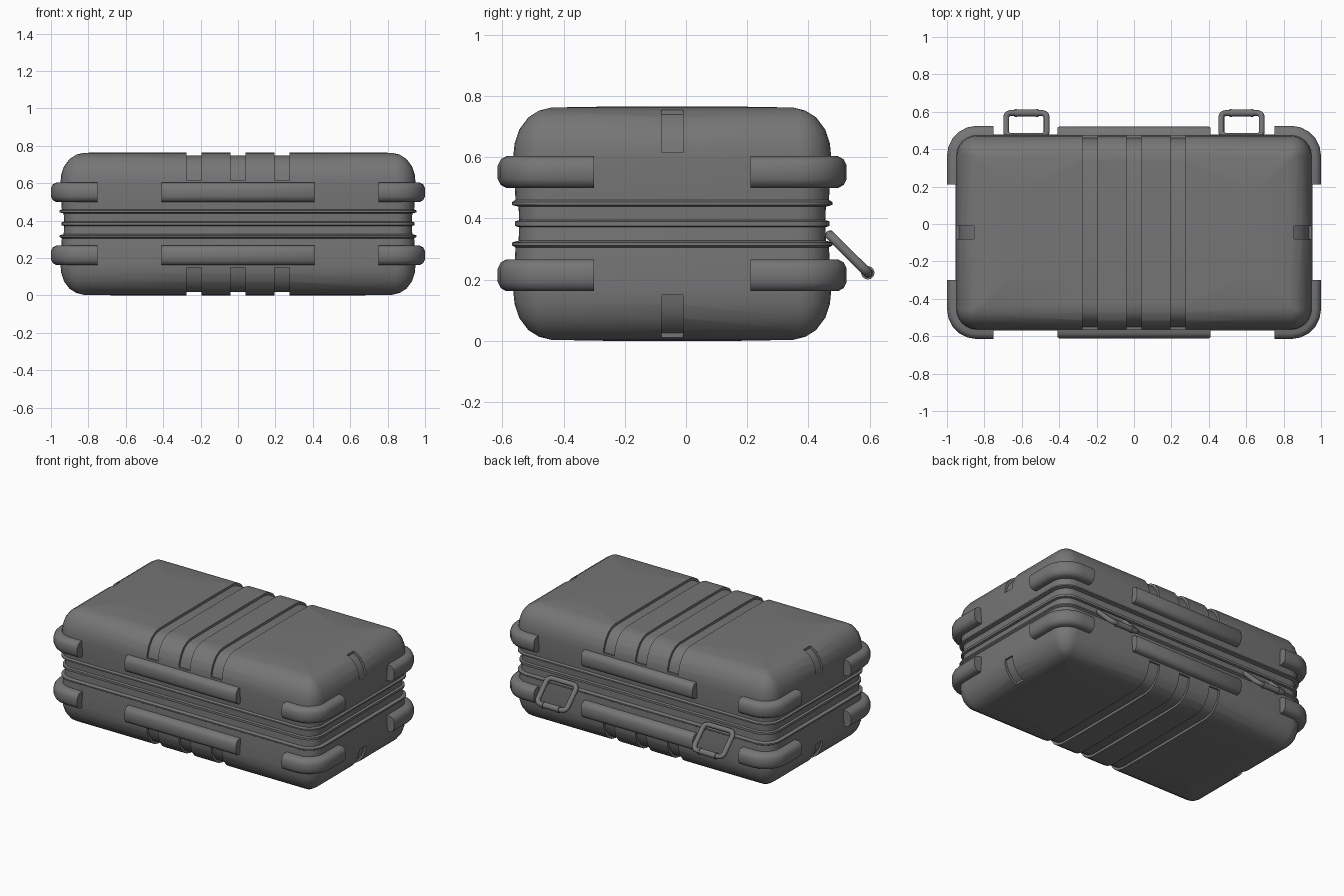
import bpy, bmesh, math
from mathutils import Matrix, Vector

cube = bpy.data.objects.get("Cube")
if cube:
    bpy.data.objects.remove(cube, do_unlink=True)

HX, HY, CY, H, R = 0.95, 0.52, -0.045, 0.765, 0.11

grey = bpy.data.materials.new("case_grey")
grey.use_nodes = True
grey.diffuse_color = (0.18, 0.18, 0.18, 1)
grey.node_tree.nodes["Principled BSDF"].inputs["Base Color"].default_value = grey.diffuse_color


def finish(name, bm, angle=35):
    bmesh.ops.recalc_face_normals(bm, faces=bm.faces)
    mesh = bpy.data.meshes.new(name)
    bm.to_mesh(mesh)
    bm.free()
    mesh.materials.append(grey)
    ob = bpy.data.objects.new(name, mesh)
    bpy.context.collection.objects.link(ob)
    smooth(ob, angle)
    return ob


def smooth(ob, angle=35):
    bpy.ops.object.select_all(action='DESELECT')
    ob.select_set(True)
    bpy.context.view_layer.objects.active = ob
    bpy.ops.object.shade_smooth_by_angle(angle=math.radians(angle))


def loft(bm, rings, closed=True, wrap=False):
    """Skin rows of points; cap the ends unless the rows wrap round."""
    rows = [[bm.verts.new(p) for p in ring] for ring in rings]
    pairs = list(zip(rows, rows[1:])) + ([(rows[-1], rows[0])] if wrap else [])
    for a, b in pairs:
        n = len(a)
        for i in range(n if closed else n - 1):
            j = (i + 1) % n
            bm.faces.new((a[i], a[j], b[j], b[i]))
    if not wrap:
        bm.faces.new(rows[0])
        bm.faces.new(rows[-1])


def corner(sx, sy, d, steps=6):
    """Arc of one plan corner, offset outward by d."""
    r = max(0.02, R + d)
    pts = []
    for i in range(steps + 1):
        a = math.pi / 2 * i / steps
        pts.append((sx * (HX + d - r + r * math.cos(a)),
                    CY + sy * (HY + d - r + r * math.sin(a))))
    return pts


def plan_ring(d, z):
    pts = (corner(1, 1, d) + corner(-1, 1, d)[::-1]
           + corner(-1, -1, d) + corner(1, -1, d)[::-1])
    return [(x, y, z) for x, y in pts]


# Body: rounded shells, flanges, recessed band and centre ridge
lower = [(-0.3, 0), (-0.125, 0.003), (-0.085, 0.013), (-0.05, 0.035), (-0.02, 0.075),
         (-0.005, 0.12), (0, 0.17), (-0.008, 0.305), (0.004, 0.312), (0.004, 0.321),
         (-0.018, 0.327), (-0.02, 0.371), (-0.006, 0.375)]
profile = lower + [(d, H - z) for d, z in reversed(lower)]
bm = bmesh.new()
loft(bm, [plan_ring(d, z) for d, z in profile])
body = finish("case_body", bm)

# Groove cutters: bands that follow the shell a little below its surface
inner = [(-0.014, 0.15), (-0.02, 0.12), (-0.035, 0.083), (-0.063, 0.046), (-0.095, 0.026), (-0.14, 0.017)]
outer = [(0.05, 0.15), (0.05, 0.1), (0.05, 0.02), (0.05, -0.05), (-0.095, -0.05), (-0.14, -0.05)]


def groove(bm, pairs, centre, width, along_x, top):
    rings = []
    for (u0, z0), (u1, z1) in pairs:
        ring = []
        for u, z, s in ((u0, z0, -1), (u0, z0, 1), (u1, z1, 1), (u1, z1, -1)):
            z = H - z if top else z
            v = centre + s * width / 2
            ring.append((v, u + CY, z) if along_x else (u, v, z))
        rings.append(ring)
    loft(bm, rings)


bm = bmesh.new()
for top in (False, True):
    # Grooves running front to back
    half = [((HY + a, b), (HY + c, d)) for (a, b), (c, d) in zip(inner, outer)]
    full = half + [((-p[0], p[1]), (-q[0], q[1])) for p, q in reversed(half)]
    for x in (-0.235, 0, 0.235):
        groove(bm, full, x, 0.08, True, top)
    # Short grooves over the end edges
    for s in (-1, 1):
        short = [((s * (HX + a), b), (s * (HX + c), d))
                 for (a, b), (c, d) in zip(inner[:-1], outer[:-1])]
        groove(bm, short, CY, 0.07, False, top)
cutter = finish("groove_cutter", bm)
cutter.hide_render = True
mod = body.modifiers.new("grooves", 'BOOLEAN')
mod.operation, mod.solver, mod.object = 'DIFFERENCE', 'EXACT', cutter
bpy.context.view_layer.objects.active = body
bpy.ops.object.modifier_apply(modifier=mod.name)
bpy.data.objects.remove(cutter, do_unlink=True)
smooth(body)

# Bumper cross-section: outward offset and height from its middle
section = [(-0.03, -0.052), (0.022, -0.052), (0.04, -0.042), (0.05, -0.022)]
section += [(d, -z) for d, z in reversed(section)]


def corner_bumper(name, sx, sy, z):
    rails = []
    for d, h in section:
        pts = corner(sx, sy, d, 5)
        end_y = CY + sy * 0.255
        end_x = sx * 0.75
        pts = [(pts[0][0], end_y)] + pts + [(end_x, pts[-1][1])]
        rails.append([(x, y, z + h) for x, y in pts])
    bm = bmesh.new()
    loft(bm, list(zip(*rails)))
    finish(name, bm, 40)


def side_bumper(name, sy, z):
    bm = bmesh.new()
    rings = []
    for x, k in ((-0.41, 0.8), (-0.4, 0.92), (0.4, 0.92), (0.41, 0.8)):
        rings.append([(x, CY + sy * (HY + d * k), z + h) for d, h in section])
    loft(bm, rings)
    finish(name, bm, 40)


for level, z in (("lower", 0.214), ("upper", H - 0.214)):
    for sy, face in ((-1, "front"), (1, "back")):
        side_bumper(f"{level}_{face}_bumper", sy, z)
        for sx, side in ((-1, "right"), (1, "left")):
            corner_bumper(f"{level}_{face}_{side}_corner", sx, sy, z)


# Hanging handles: round-cornered wire loop, collars and grip
def handle(name, cx):
    hinge, tip = Vector((cx, 0.47, 0.345)), Vector((cx, 0.594, 0.222))
    down = (tip - hinge).normalized()
    length, hw, r, tube = (tip - hinge).length, 0.108, 0.03, 0.016
    side = Vector((1, 0, 0))
    normal = side.cross(down)
    rings = []
    for k, (sx, v) in enumerate(((1, length - r), (-1, length - r), (-1, r), (1, r))):
        for i in range(5):
            a = math.pi / 2 * (k + i / 4)
            out = side * math.cos(a) + down * math.sin(a)
            mid = hinge + side * sx * (hw - r) + down * v + out * r
            rings.append([mid + tube * (out * math.cos(t) + normal * math.sin(t))
                          for t in (math.tau * j / 10 for j in range(10))])
    bm = bmesh.new()
    loft(bm, rings, wrap=True)
    for x, width, rad in ((0, 0.1, 0.019), (-0.058, 0.014, 0.022), (0.058, 0.014, 0.022)):
        place = Matrix.Translation(tip + side * x) @ Matrix.Rotation(math.pi / 2, 4, 'Y')
        bmesh.ops.create_cone(bm, cap_ends=True, segments=12, radius1=rad, radius2=rad,
                              depth=width, matrix=place)
    finish(name, bm, 40)


handle("left_handle", 0.575)
handle("right_handle", -0.575)
